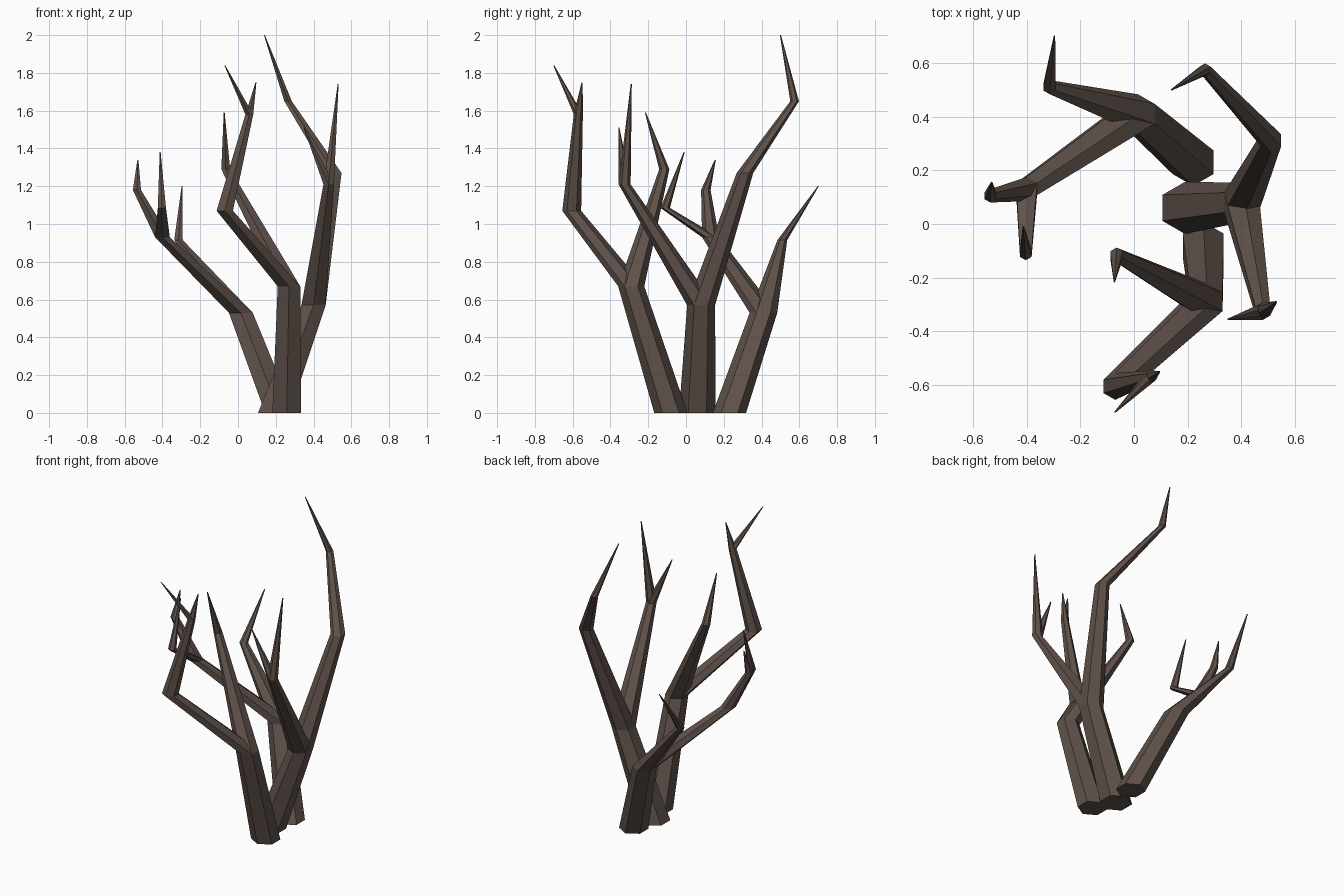
import bpy, bmesh, math

if "Cube" in bpy.data.objects:
    bpy.data.objects.remove(bpy.data.objects["Cube"])

bark = bpy.data.materials.new("bark")
bark.diffuse_color = (0.115, 0.083, 0.068, 1)
bark.use_nodes = True
bark.node_tree.nodes["Principled BSDF"].inputs["Base Color"].default_value = bark.diffuse_color
SIDES = 6
TIP = 0.003


def limb(name, *path):
    """Tapered six-sided limb through (x, y, z, radius) stations with level rings."""
    bm = bmesh.new()
    rings = []
    for x, y, z, r in path:
        angles = [math.tau * (i + 0.5) / SIDES for i in range(SIDES)]
        rings.append([bm.verts.new((x + r * math.cos(a), y + r * math.sin(a), z))
                      for a in angles])
    for low, high in zip(rings, rings[1:]):
        for i in range(SIDES):
            j = (i + 1) % SIDES
            bm.faces.new((low[i], low[j], high[j], high[i]))
    bm.faces.new(rings[0][::-1])
    bm.faces.new(rings[-1])
    mesh = bpy.data.meshes.new(name)
    bm.to_mesh(mesh)
    bm.free()
    mesh.materials.append(bark)
    obj = bpy.data.objects.new(name, mesh)
    bpy.context.collection.objects.link(obj)


# Forks shared by several limbs
front_fork = (0.27, -0.29, 0.67, 0.069)
front_upper_fork = (0.06, -0.57, 1.58, 0.024)
right_fork = (0.40, 0.08, 0.57, 0.074)
right_upper_fork = (0.48, -0.325, 1.21, 0.032)
back_fork = (0.015, 0.41, 0.53, 0.073)
back_upper_fork = (-0.40, 0.13, 0.93, 0.045)

# Front trunk and its branches
limb("front_trunk", (0.258, -0.08, 0, 0.088), front_fork,
     (-0.07, -0.605, 1.07, 0.05), front_upper_fork, (-0.07, -0.70, 1.84, TIP))
limb("front_twig", front_upper_fork, (0.095, -0.55, 1.75, TIP))
limb("front_inner_branch", front_fork, (-0.065, -0.115, 1.29, 0.027),
     (-0.073, -0.215, 1.59, TIP))

# Right trunk and its branches
limb("right_trunk", (0.19, 0.06, 0, 0.097), right_fork,
     (0.51, 0.312, 1.27, 0.044), (0.265, 0.575, 1.65, 0.023), (0.14, 0.50, 2.0, TIP))
limb("right_front_branch", right_fork, right_upper_fork, (0.53, -0.29, 1.74, TIP))
limb("right_twig", right_upper_fork, (0.35, -0.355, 1.51, TIP))

# Back trunk and its branches
limb("back_trunk", (0.22, 0.23, 0, 0.088), back_fork,
     (-0.315, 0.51, 0.915, 0.026), (-0.296, 0.70, 1.20, TIP))
limb("back_left_branch", back_fork, back_upper_fork,
     (-0.535, 0.105, 1.18, 0.025), (-0.53, 0.155, 1.34, TIP))
limb("back_left_twig", back_upper_fork, (-0.403, -0.11, 1.085, 0.025),
     (-0.412, -0.01, 1.38, TIP))
